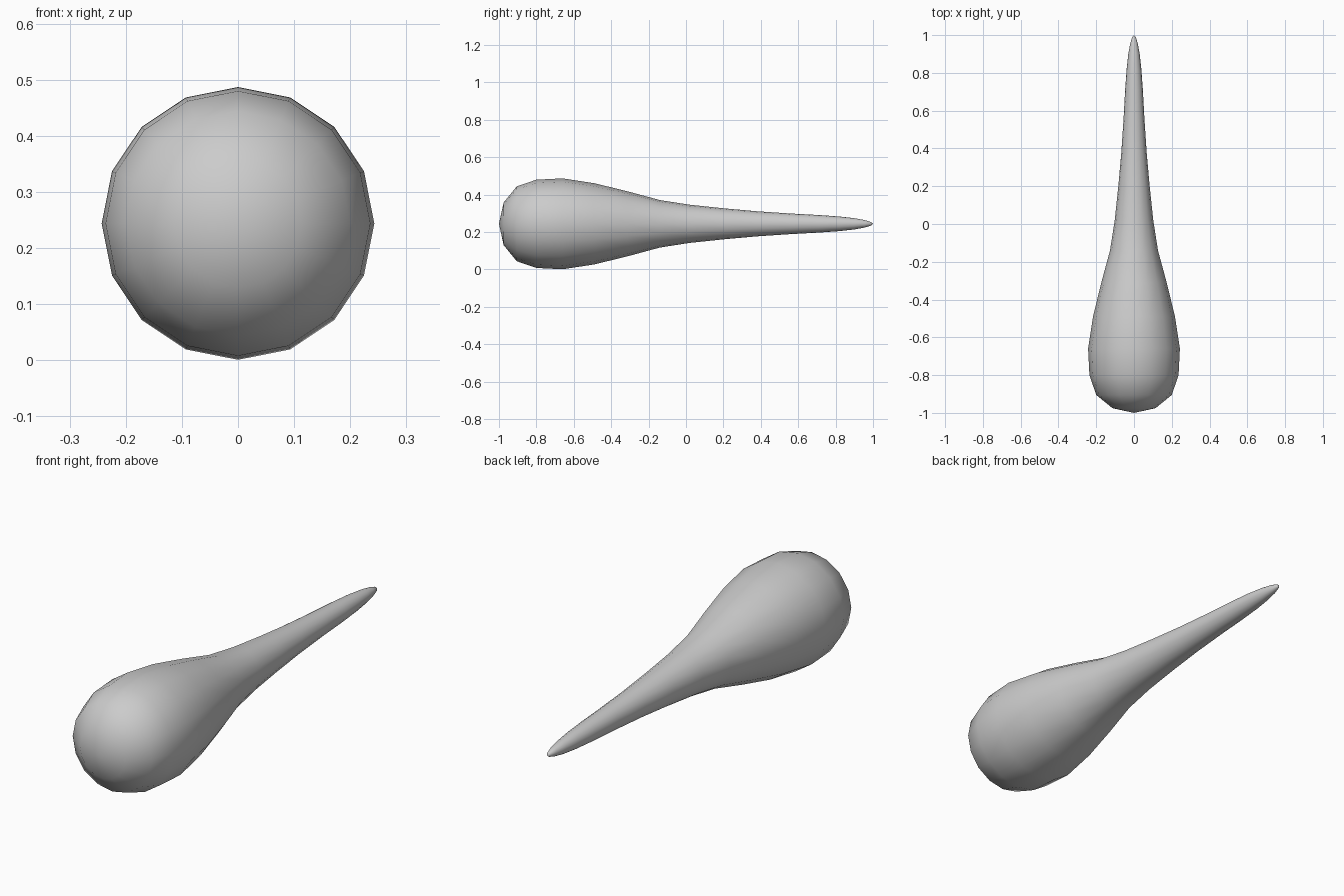
import bpy, bmesh
from math import sin, cos, pi

if "Cube" in bpy.data.objects:
    bpy.data.objects.remove(bpy.data.objects["Cube"])

SIDES = 16
CENTRE_Z = 0.244

# Profile along the length: (y, radius)
profile = [(-0.975, 0.114), (-0.905, 0.200), (-0.80, 0.236), (-0.66, 0.243),
           (-0.49, 0.217), (-0.31, 0.173), (-0.14, 0.127), (0.02, 0.102),
           (0.20, 0.083), (0.38, 0.067), (0.56, 0.055), (0.71, 0.047),
           (0.82, 0.039), (0.90, 0.030), (0.955, 0.020), (0.988, 0.010)]

# Bulb-headed club body: lathed rings closed by a pole at each end
bm = bmesh.new()
rings = [[bm.verts.new((r * sin(2 * pi * i / SIDES), y,
                        CENTRE_Z + r * cos(2 * pi * i / SIDES)))
          for i in range(SIDES)] for y, r in profile]
head = bm.verts.new((0, -1, CENTRE_Z))
tip = bm.verts.new((0, 1, CENTRE_Z))
for i in range(SIDES):
    j = (i + 1) % SIDES
    for a, b in zip(rings, rings[1:]):
        bm.faces.new((a[i], a[j], b[j], b[i]))
    bm.faces.new((head, rings[0][j], rings[0][i]))
    bm.faces.new((tip, rings[-1][i], rings[-1][j]))
bmesh.ops.recalc_face_normals(bm, faces=bm.faces)
for f in bm.faces:
    f.smooth = True

mesh = bpy.data.meshes.new("tapered_bulb")
bm.to_mesh(mesh)
bm.free()
bpy.context.collection.objects.link(bpy.data.objects.new("tapered_bulb", mesh))
